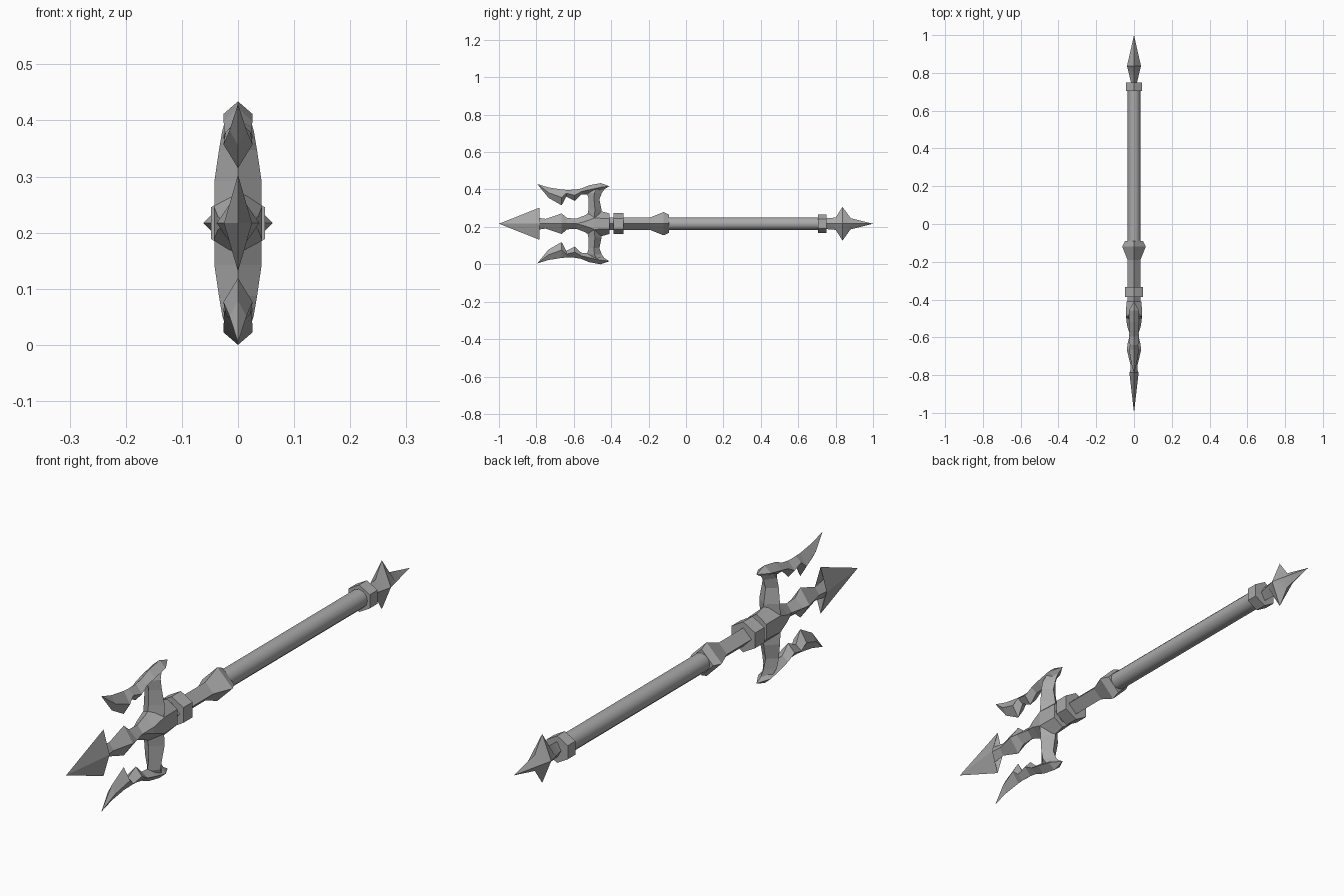
import bpy, bmesh, math
from mathutils import Vector

cube = bpy.data.objects.get("Cube")
if cube:
    bpy.data.objects.remove(cube)

CZ = 0.217  # height of the long axis

steel = bpy.data.materials.new("grey steel")
steel.use_nodes = True
steel.diffuse_color = (0.4, 0.4, 0.4, 1)
bsdf = next(n for n in steel.node_tree.nodes if n.type == 'BSDF_PRINCIPLED')
bsdf.inputs["Base Color"].default_value = (0.4, 0.4, 0.4, 1)


def loft(name, rings, smooth=None):
    """Skin a list of equal-length point rings into a closed solid."""
    bm = bmesh.new()
    loops = [[bm.verts.new(p) for p in ring] for ring in rings]
    n = len(loops[0])
    for a, b in zip(loops, loops[1:]):
        for i in range(n):
            j = (i + 1) % n
            bm.faces.new((a[i], a[j], b[j], b[i]))
    bm.faces.new(loops[0][::-1])
    bm.faces.new(loops[-1])
    bmesh.ops.remove_doubles(bm, verts=bm.verts, dist=0.0005)
    bmesh.ops.recalc_face_normals(bm, faces=bm.faces)
    mesh = bpy.data.meshes.new(name)
    bm.to_mesh(mesh)
    bm.free()
    mesh.materials.append(steel)
    obj = bpy.data.objects.new(name, mesh)
    bpy.context.collection.objects.link(obj)
    if smooth:
        bpy.ops.object.select_all(action='DESELECT')
        obj.select_set(True)
        bpy.context.view_layer.objects.active = obj
        bpy.ops.object.shade_smooth_by_angle(angle=math.radians(smooth))
    return obj


def turned(name, sides, profile, smooth=None):
    """Prism or turned part along y, with a corner pointing up."""
    turns = [math.tau * i / sides for i in range(sides)]
    return loft(name, [[(r * math.sin(t), y, CZ + r * math.cos(t)) for t in turns]
                       for y, r in profile], smooth)


def blade_ring(low, high, half_x, flat, place):
    """Bevelled blade section: sharp edges low and high, ridges at the sides."""
    mid = (low + high) / 2
    pts = [(0, high), (half_x, mid + flat), (half_x, mid - flat),
           (0, low), (-half_x, mid - flat), (-half_x, mid + flat)]
    return [place(x, w) for x, w in pts]


def symmetric_blade(name, stations, smooth=None):
    """Blade along y, equal above and below the axis."""
    return loft(name, [blade_ring(-h, h, x, f, lambda a, w, y=y: (a, y, CZ + w))
                       for y, h, x, f in stations], smooth)


# Shaft and its fittings
turned("shaft", 12, [(-0.1, 0.034), (0.72, 0.034)], 35)
turned("rear_collar", 6, [(0.705, 0.05), (0.75, 0.05)])
turned("front_collar", 6, [(-0.387, 0.056), (-0.333, 0.056)])
turned("flared_neck", 4, [(-0.43, 0.034), (-0.19, 0.034), (-0.12, 0.062), (-0.09, 0.048)])

# Four-pointed pommel spike
symmetric_blade("pommel_spike", [
    (0.74, 0.028, 0.014, 0), (0.8, 0.033, 0.028, 0), (0.837, 0.09, 0.037, 0),
    (0.88, 0.03, 0.027, 0), (1.0, 0, 0, 0)], 30)

# Hub with the middle prong and its barbed tip
symmetric_blade("hub_and_middle_prong", [
    (-0.41, 0.055, 0.04, 0.028), (-0.49, 0.077, 0.043, 0.03),
    (-0.54, 0.045, 0.036, 0.012), (-0.585, 0.028, 0.022, 0),
    (-0.635, 0.03, 0.034, 0), (-0.665, 0.055, 0.038, 0),
    (-0.75, 0.026, 0.018, 0), (-0.805, 0.034, 0.022, 0)])
symmetric_blade("middle_prong_tip", [
    (-0.79, 0.02, 0.018, 0), (-0.805, 0.034, 0.022, 0),
    (-0.783, 0.086, 0.025, 0), (-1.0, 0, 0, 0)])

# Outer prongs and the arms that carry them: distances from the axis
PRONG = [(-0.795, 0.212, 0.213, 0), (-0.735, 0.138, 0.194, 0.015),
         (-0.665, 0.098, 0.183, 0.026), (-0.64, 0.145, 0.181, 0.022),
         (-0.595, 0.122, 0.182, 0.026), (-0.56, 0.155, 0.188, 0.024),
         (-0.52, 0.157, 0.205, 0.026), (-0.457, 0.172, 0.217, 0.026),
         (-0.41, 0.2, 0.201, 0)]
ARM = [(0.03, -0.53, -0.45, 0.042), (0.075, -0.522, -0.452, 0.042),
       (0.13, -0.52, -0.463, 0.034), (0.165, -0.53, -0.45, 0.028),
       (0.192, -0.515, -0.43, 0.02)]
for side, s in (("upper", 1), ("lower", -1)):
    loft(side + "_prong", [blade_ring(lo, hi, x, 0, lambda a, w, y=y: (a, y, CZ + s * w))
                           for y, lo, hi, x in PRONG])
    loft(side + "_arm", [blade_ring(y0, y1, x, 0, lambda a, w, d=d: (a, w, CZ + s * d))
                         for d, y0, y1, x in ARM])
